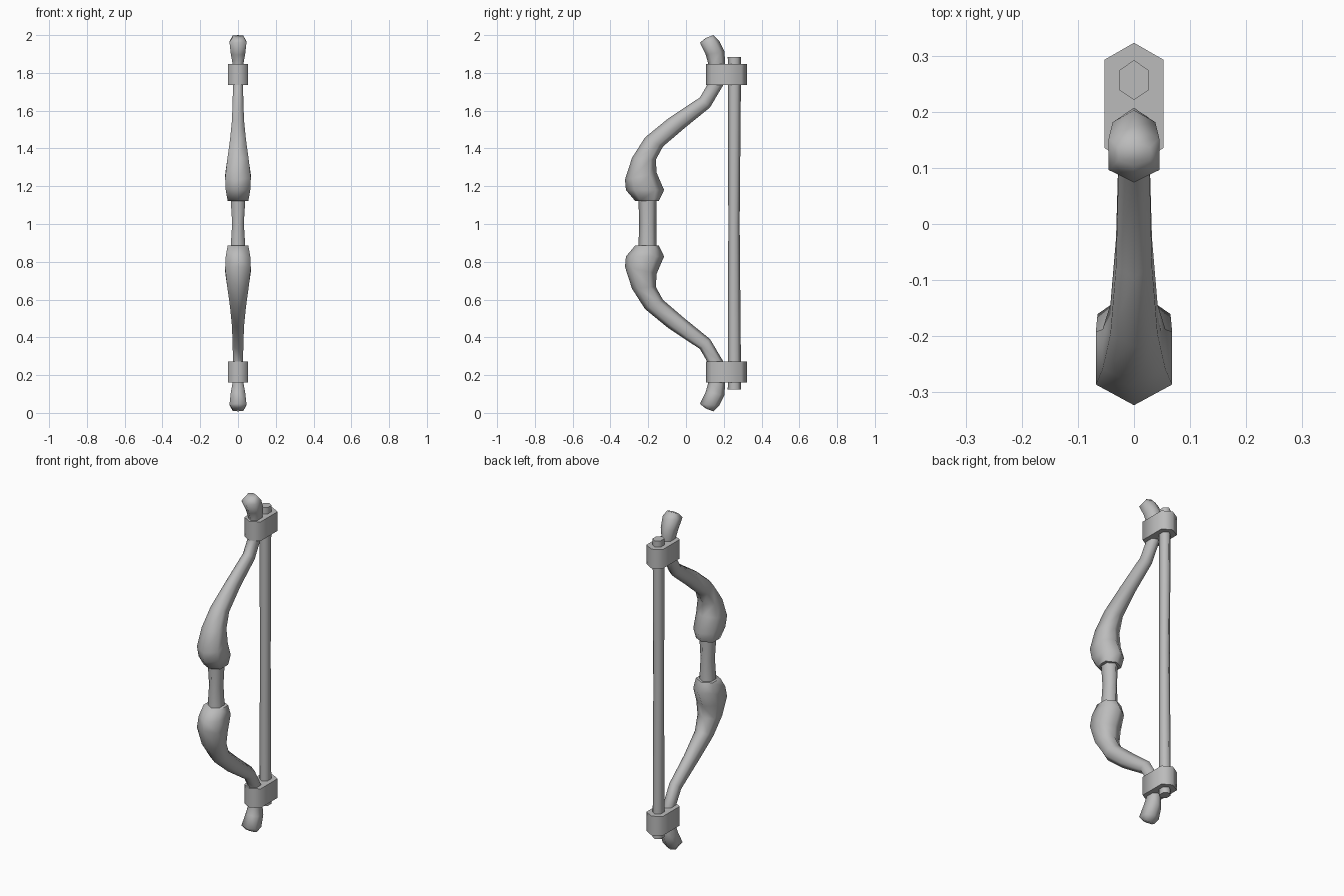
import bpy, bmesh, math
from mathutils import Vector

cube = bpy.data.objects.get("Cube")
if cube:
    bpy.data.objects.remove(cube, do_unlink=True)

MID = 1.004  # height of the mirror plane

grey = bpy.data.materials.new("plain grey")
grey.use_nodes = True
colour = (0.5, 0.5, 0.5, 1)
grey.diffuse_color = colour
grey.node_tree.nodes["Principled BSDF"].inputs["Base Color"].default_value = colour


def hex_loft(name, rings, side=0.22):
    """Six-sided loft; each ring is (front y, front z, back y, back z, half width)."""
    bm = bmesh.new()
    loops = []
    for fy, fz, by, bz, w in rings:
        f, b = Vector((0, fy, fz - MID)), Vector((0, by, bz - MID))
        near, far, out = f.lerp(b, side), f.lerp(b, 1 - side), Vector((w, 0, 0))
        points = (f, near + out, far + out, b, far - out, near - out)
        loops.append([bm.verts.new(p) for p in points])
    for low, high in zip(loops, loops[1:]):
        for i in range(6):
            j = (i + 1) % 6
            bm.faces.new((low[i], low[j], high[j], high[i]))
    bm.faces.new(loops[0][::-1])
    bm.faces.new(loops[-1])
    bmesh.ops.recalc_face_normals(bm, faces=bm.faces)
    mesh = bpy.data.meshes.new(name)
    bm.to_mesh(mesh)
    bm.free()
    mesh.materials.append(grey)
    ob = bpy.data.objects.new(name, mesh)
    bpy.context.collection.objects.link(ob)
    ob.location.z = MID
    bpy.ops.object.select_all(action='DESELECT')
    ob.select_set(True)
    bpy.context.view_layer.objects.active = ob
    bpy.ops.object.shade_smooth_by_angle(angle=math.radians(70))
    return ob


def mirror_down(ob):
    mod = ob.modifiers.new("lower half", 'MIRROR')
    mod.use_axis = (False, False, True)
    mod.use_mirror_merge = False


# Curved limbs, from the swollen root to the flared tip
limb = hex_loft("limbs", [
    (-0.27, 1.123, -0.143, 1.123, 0.055),
    (-0.318, 1.18, -0.116, 1.18, 0.065),
    (-0.323, 1.235, -0.155, 1.27, 0.068),
    (-0.286, 1.35, -0.16, 1.34, 0.056),
    (-0.217, 1.458, -0.122, 1.41, 0.042),
    (-0.095, 1.558, -0.005, 1.51, 0.032),
    (0.074, 1.67, 0.127, 1.617, 0.028),
    (0.12, 1.75, 0.197, 1.735, 0.027),
    (0.12, 1.84, 0.207, 1.86, 0.028),
    (0.105, 1.895, 0.203, 1.915, 0.038),
    (0.074, 1.96, 0.175, 1.97, 0.045),
    (0.105, 1.985, 0.145, 2.0, 0.028),
])
mirror_down(limb)

# Bands tying the string to the limbs
band = hex_loft("string_bands", [
    (0.105, z, 0.323, z, 0.053) for z in (1.735, 1.848)], side=0.14)
mirror_down(band)

# Waisted grip, running slightly into both limbs
hex_loft("grip", [
    (-0.252, 0.87, -0.155, 0.87, 0.039),
    (-0.248, MID, -0.157, MID, 0.031),
    (-0.252, 1.138, -0.155, 1.138, 0.039),
], side=0.25)

# Bowstring, a little thinner in the middle
hex_loft("bowstring", [
    (0.221, 0.125, 0.292, 0.125, 0.026),
    (0.224, MID, 0.284, MID, 0.025),
    (0.221, 1.885, 0.292, 1.885, 0.026),
], side=0.25)
